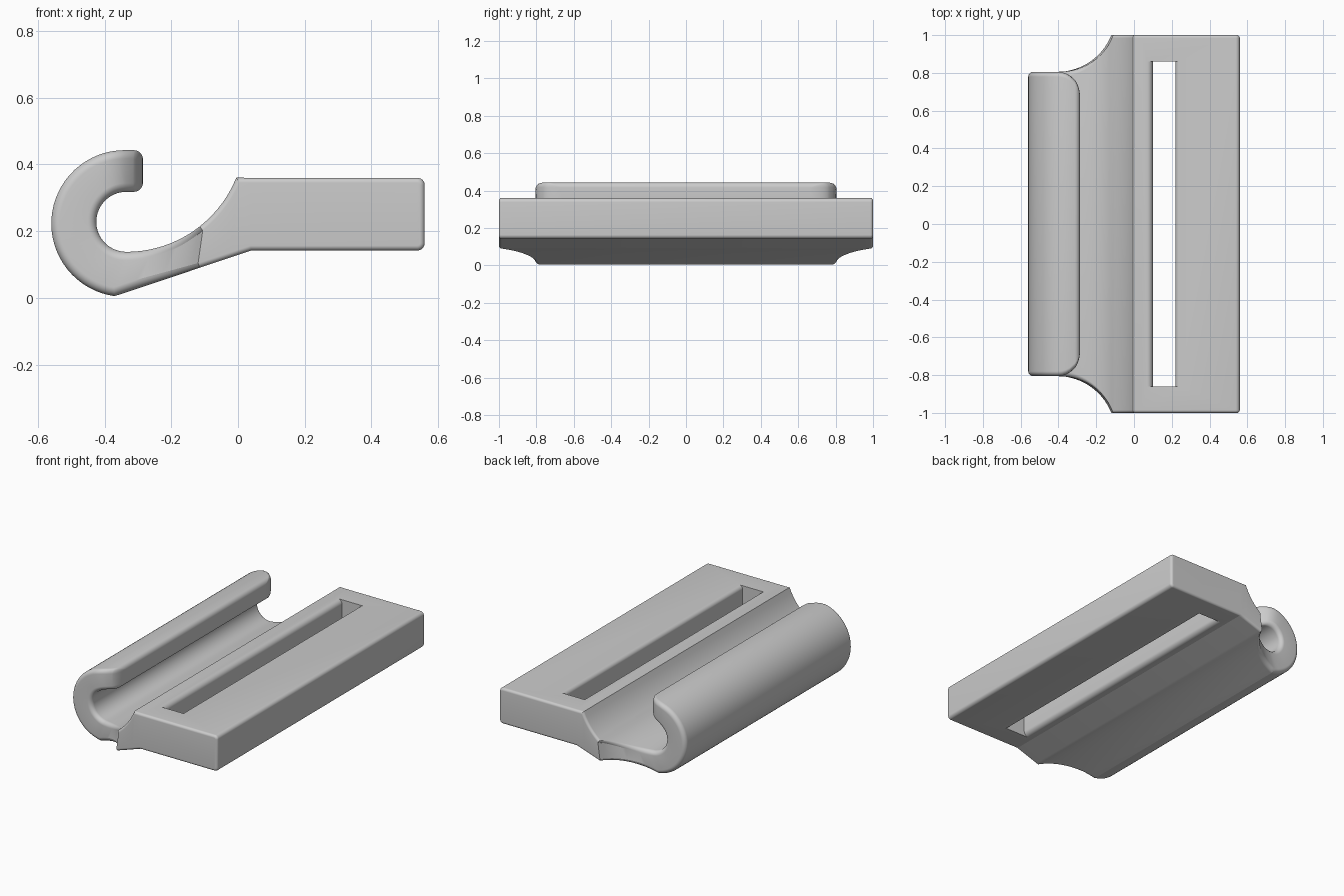
import bpy, bmesh, math
from math import sin, cos, sqrt, radians, pi

if "Cube" in bpy.data.objects:
    bpy.data.objects.remove(bpy.data.objects["Cube"])

grey = bpy.data.materials.new("light_grey")
grey.diffuse_color = (0.6, 0.6, 0.6, 1)
grey.use_nodes = True
grey.node_tree.nodes["Principled BSDF"].inputs["Base Color"].default_value = grey.diffuse_color


def lerp(a, b, t):
    return a + (b - a) * t


def make_object(name, bm):
    bmesh.ops.recalc_face_normals(bm, faces=bm.faces[:])
    mesh = bpy.data.meshes.new(name)
    bm.to_mesh(mesh)
    bm.free()
    ob = bpy.data.objects.new(name, mesh)
    bpy.context.collection.objects.link(ob)
    mesh.materials.append(grey)
    return ob


# Paired stations (inner/top point, outer/bottom point) from hook tip to block end
top, bottom, lip = [], [], []


def station(xt, zt, xb, zb, on_lip=False):
    top.append((xt, zt))
    bottom.append((xb, zb))
    lip.append(on_lip)


def slope_z(x):
    return 0.005 + (x + 0.37) * 0.137 / 0.41


def saddle_z(x):
    return 0.494 - sqrt(0.356 ** 2 - (x + 0.335) ** 2)


# rounded lip tip
for i in range(9):
    a = radians(90 * i / 8)
    x = -0.313 + 0.028 * cos(a)
    station(x, 0.346 - 0.028 * sin(a), x, 0.415 + 0.028 * sin(a), True)
# hook bend
for i in range(33):
    a, b = radians(lerp(90, 270, i / 32)), radians(lerp(90, 262, i / 32))
    station(-0.335 + 0.09 * cos(a), 0.228 + 0.09 * sin(a),
            -0.34 + 0.22 * cos(b), 0.223 + 0.22 * sin(b), i < 16)
# concave saddle rising to the block
for i in range(1, 15):
    xt, xb = lerp(-0.335, -0.115, i / 14), lerp(-0.37, -0.115, i / 14)
    station(xt, saddle_z(xt), xb, slope_z(xb))
for i in range(1, 9):
    x = lerp(-0.115, -0.005, i / 8)
    station(x, saddle_z(x), x, slope_z(x))
# block with rounded far edge
station(0.04, 0.36, 0.04, 0.142)
for i in range(9):
    a = radians(90 * i / 8)
    x = 0.538 + 0.022 * sin(a)
    station(x, 0.338 + 0.022 * cos(a), x, 0.164 - 0.022 * cos(a))


def half_width(x, on_lip):
    """Plan outline: rounded lip corner, straight hook, flared neck, wide block."""
    if on_lip:
        if x < -0.405:
            return 0.805
        return 0.685 + sqrt(max(0, 0.12 ** 2 - (x + 0.405) ** 2))
    if x < -0.4:
        return 0.805
    if x < -0.116:
        return 1.111 - sqrt(0.306 ** 2 - (x + 0.4) ** 2)
    return 1.0


n = len(top)
loop = top + bottom[::-1]
flags = lip + lip[::-1]
count = len(loop)


def inward(i):
    """Mitred inward direction of the closed profile at point i."""
    p, c, q = loop[i - 1], loop[i], loop[(i + 1) % count]
    norms = []
    for s, e in ((p, c), (c, q)):
        dx, dz = e[0] - s[0], e[1] - s[1]
        length = math.hypot(dx, dz)
        norms.append((dz / length, -dx / length))
    (ax, az), (bx, bz) = norms
    k = 1 + ax * bx + az * bz
    return (ax + bx) / k, (az + bz) / k


# Hook body: profile rings with a rounded rim at both ends
STEPS = 8
bm = bmesh.new()
rings = []
levels = [(-1, k) for k in range(STEPS, -1, -1)] + [(1, k) for k in range(STEPS + 1)]
for side, k in levels:
    a = radians(90 * k / STEPS)
    ring = []
    for i, (x, z) in enumerate(loop):
        t = min(1, max(0, (x + 0.3) / 0.185))
        r = lerp(0.026, 0.015, t)
        nx, nz = inward(i)
        d = r * (1 - cos(a))
        px, pz = x + nx * d, z + nz * d
        y = half_width(px if flags[i] else x, flags[i]) - r * (1 - sin(a))
        ring.append(bm.verts.new((px, side * y, pz)))
    rings.append(ring)
for r0, r1 in zip(rings, rings[1:]):
    for i in range(count):
        j = (i + 1) % count
        bm.faces.new((r0[i], r0[j], r1[j], r1[i]))
# end caps as a strip of quads between paired points
for ring in (rings[0], rings[-1]):
    for i in range(n - 1):
        bm.faces.new((ring[i], ring[i + 1], ring[count - 2 - i], ring[count - 1 - i]))
body = make_object("strap_hook", bm)

# Strap slot cutter: flared at top and bottom, straight at the ends
side_l, side_r = [(0.07, 0.10)], [(0.243, 0.10)]
for z0, s in ((0.142, 1), (0.36, -1)):
    arc = [radians(90 * i / 8) for i in range(9)]
    if s < 0:
        arc.reverse()
    for a in arc:
        side_l.append((0.07 + 0.03 * sin(a), z0 + s * 0.03 * (1 - cos(a))))
        side_r.append((0.243 - 0.023 * sin(a), z0 + s * 0.023 * (1 - cos(a))))
side_l.append((0.07, 0.42))
side_r.append((0.243, 0.42))
bm = bmesh.new()
face = bm.faces.new([bm.verts.new((x, -0.86, z)) for x, z in side_l + side_r[::-1]])
ext = bmesh.ops.extrude_face_region(bm, geom=[face])
bmesh.ops.translate(bm, vec=(0, 1.72, 0),
                    verts=[v for v in ext["geom"] if isinstance(v, bmesh.types.BMVert)])
cutter = make_object("slot_cutter", bm)
cutter.hide_render = True

cut = body.modifiers.new("slot", 'BOOLEAN')
cut.operation = 'DIFFERENCE'
cut.solver = 'EXACT'
cut.object = cutter
bpy.context.view_layer.objects.active = body
body.select_set(True)
bpy.ops.object.modifier_apply(modifier="slot")
bpy.data.objects.remove(cutter)
bpy.ops.object.shade_smooth_by_angle(angle=radians(17))
